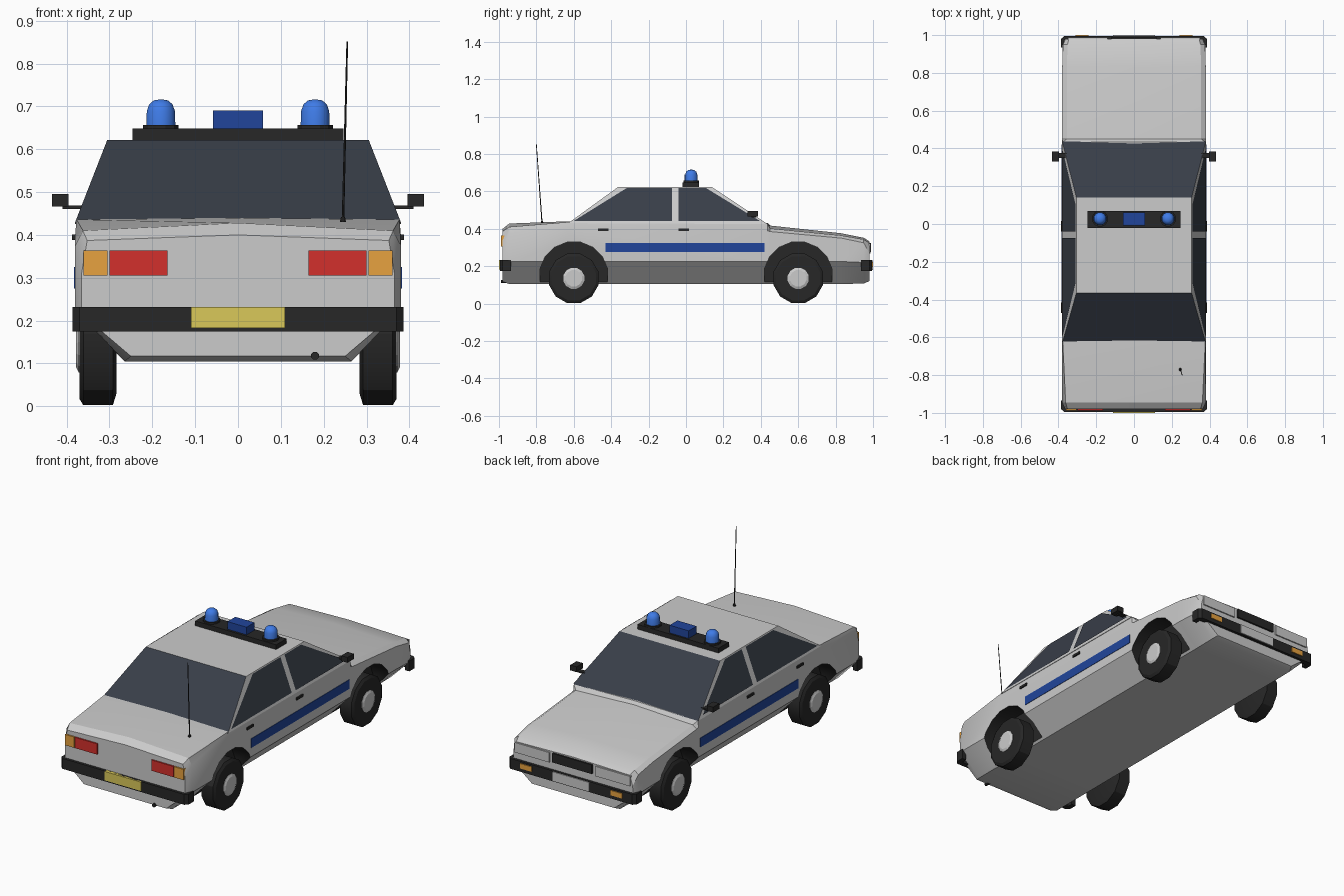
import bpy, bmesh, math
from mathutils import Vector

if "Cube" in bpy.data.objects:
    bpy.data.objects.remove(bpy.data.objects["Cube"])


def mat(name, r, g, b):
    m = bpy.data.materials.new(name)
    m.diffuse_color = (r, g, b, 1)
    m.use_nodes = True
    m.node_tree.nodes["Principled BSDF"].inputs["Base Color"].default_value = m.diffuse_color
    return m


PAINT = mat("paint", 0.6, 0.6, 0.6)
DARK = mat("black_trim", 0.02, 0.02, 0.02)
GLASS = mat("glass", 0.04, 0.048, 0.065)
BLUE = mat("stripe_blue", 0.015, 0.06, 0.33)
LAMP = mat("beacon_blue", 0.05, 0.2, 0.8)
RED = mat("tail_red", 0.65, 0.03, 0.025)
AMBER = mat("amber", 0.8, 0.36, 0.05)
YELLOW = mat("plate_yellow", 0.7, 0.58, 0.1)
LIGHT = mat("light_grey", 0.6, 0.6, 0.58)


def make(name, verts, faces, *mats):
    me = bpy.data.meshes.new(name)
    me.from_pydata(verts, [], faces)
    bm = bmesh.new()
    bm.from_mesh(me)
    bmesh.ops.recalc_face_normals(bm, faces=bm.faces)
    bm.to_mesh(me)
    bm.free()
    for m in mats:
        me.materials.append(m)
    ob = bpy.data.objects.new(name, me)
    bpy.context.collection.objects.link(ob)
    return ob


def activate(ob):
    bpy.ops.object.select_all(action='DESELECT')
    ob.select_set(True)
    bpy.context.view_layer.objects.active = ob


def smooth(ob, deg=30):
    activate(ob)
    bpy.ops.object.shade_smooth_by_angle(angle=math.radians(deg))


def loft(name, rings, *mats):
    """Skin a list of equal closed rings and cap both ends."""
    n = len(rings[0])
    faces = [(i * n + j, i * n + (j + 1) % n, (i + 1) * n + (j + 1) % n, (i + 1) * n + j)
             for i in range(len(rings) - 1) for j in range(n)]
    faces += [tuple(range(n)), tuple(range((len(rings) - 1) * n, len(rings) * n))]
    return make(name, [p for r in rings for p in r], faces, *mats)


def prism(name, outline, z0, z1, m):
    return loft(name, [[(x, y, z) for x, y in outline] for z in (z0, z1)], m)


def box(name, x, y, z, m, both=False):
    ob = prism(name, [(x[0], y[0]), (x[1], y[0]), (x[1], y[1]), (x[0], y[1])], z[0], z[1], m)
    if both:
        box(name + "_left", (-x[1], -x[0]), y, z, m)
    return ob


def lathe(name, profile, centre, axis, m, n=12):
    """Revolve (radius, height) points round an axis through centre."""
    q = Vector(axis).to_track_quat('Z', 'Y')
    rings = [[Vector(centre) + q @ Vector((r * math.cos(a), r * math.sin(a), h))
              for a in (2 * math.pi * (k + 0.5) / n for k in range(n))] for r, h in profile]
    return loft(name, rings, m)


# Lower body: y, (half width, z) for floor, sill, belt, shoulder, then crown z
stations = [
    (-0.98, (.25, .117), (.365, .215), (.365, .31), (.352, .387), .40),
    (-0.945, (.265, .105), (.38, .225), (.38, .375), (.362, .41), .428),
    (-0.63, (.265, .105), (.38, .225), (.38, .40), (.377, .436), .44),
    (0.435, (.265, .105), (.38, .225), (.38, .39), (.377, .425), .432),
    (0.45, (.265, .105), (.38, .225), (.38, .385), (.355, .402), .417),
    (0.83, (.265, .105), (.38, .225), (.38, .35), (.355, .364), .376),
    (0.95, (.265, .107), (.378, .22), (.376, .325), (.352, .343), .352),
    (0.98, (.25, .12), (.365, .21), (.362, .27), (.345, .325), .333),
]
rings = []
for y, *half, crown in stations:
    rings.append([(x, y, z) for x, z in half] + [(0, y, crown)]
                 + [(-x, y, z) for x, z in reversed(half)])
body = loft("body", rings, PAINT)

# Wheel wells cut out of the body, with dark linings
for y in (-0.6, 0.6):
    for s in (-1, 1):
        cutter = lathe("well_cutter", [(.185, 0), (.185, .25)], (s * .275, y, .147), (s, 0, 0), DARK, 16)
        mod = body.modifiers.new("well", 'BOOLEAN')
        mod.object = cutter
        mod.operation = 'DIFFERENCE'
        mod.solver = 'EXACT'
        mod.material_mode = 'TRANSFER'
        activate(body)
        bpy.ops.object.modifier_apply(modifier=mod.name)
        bpy.data.objects.remove(cutter)
smooth(body, 25)

# Cabin with glazed front and back
base = [(-.38, -.63, .43), (.38, -.63, .43), (.38, .437, .425), (-.38, .437, .425)]
roof = [(-.305, -.365, .622), (.305, -.365, .622), (.305, .14, .622), (-.305, .14, .622)]
cabin = loft("cabin", [base, roof], PAINT, GLASS)
for p in cabin.data.polygons:
    if abs(p.normal.y) > 0.3:
        p.material_index = 1

# Side windows lying on the sloping cabin sides
for s, side in ((1, "right"), (-1, "left")):
    for name, pts in (
            ("rear_window", [(-.60, .442), (-.315, .619), (-.075, .619), (-.075, .442)]),
            ("front_window", [(-.04, .442), (-.04, .619), (.105, .619), (.395, .442)])):
        make(f"{name}_{side}",
             [(s * (.384 - (z - .43) * .39), y, z) for y, z in pts], [(0, 1, 2, 3)], GLASS)

# Wheels
for y, end in ((-0.6, "rear"), (0.6, "front")):
    for s in (-1, 1):
        tyre = lathe(end + "_tyre", [(.11, 0), (.137, .008), (.137, .077), (.122, .086), (.06, .086)],
                     (s * .284, y, .135), (s, 0, 0), DARK)
        smooth(tyre)
        lathe(end + "_hub", [(.058, 0), (.058, .02), (.045, .026)],
              (s * .352, y, .135), (s, 0, 0), LIGHT)

# Wrap-round bumpers
for d, end in ((-1, "rear"), (1, "front")):
    right = [(.36, .935), (.386, .935), (.386, .98), (.37, .995)]
    inner = [(.36, .965)]
    outline = right + [(-x, y) for x, y in reversed(right)] + [(-x, y) for x, y in inner] + inner
    prism(end + "_bumper", [(x, d * y) for x, y in outline], .175, .232, DARK)

# Tail: lamps, plate, exhaust
box("tail_lamp", (.165, .30), (-.988, -.975), (.305, .364), RED, True)
box("rear_indicator", (.304, .36), (-.988, -.97), (.305, .364), AMBER, True)
box("rear_plate", (-.11, .11), (-1.0, -.98), (.183, .232), YELLOW)
lathe("exhaust", [(.01, 0), (.01, .12)], (.18, -.99, .118), (0, 1, 0), DARK, 8)

# Nose: headlamps, grille, plate, indicators
box("headlamp", (.14, .35), (.96, .987), (.268, .322), LIGHT, True)
box("grille", (-.12, .12), (.96, .99), (.275, .325), DARK)
box("front_plate", (-.11, .11), (.98, 1.0), (.18, .23), LIGHT)
box("front_indicator", (.24, .31), (.98, 1.0), (.195, .222), AMBER, True)

# Side stripe, handles and mirrors
box("side_stripe", (.37, .3825), (-.43, .42), (.275, .325), BLUE, True)
box("rear_handle", (.375, .387), (-.47, -.415), (.388, .401), DARK, True)
box("front_handle", (.375, .387), (-.04, .015), (.388, .401), DARK, True)
box("mirror", (.396, .434), (.33, .385), (.466, .495), DARK, True)
box("mirror_stem", (.355, .41), (.35, .375), (.461, .469), DARK, True)

# Roof light bar
box("light_bar", (-.246, .246), (-.02, .07), (.62, .648), DARK)
box("centre_light", (-.058, .058), (-.008, .06), (.648, .69), BLUE)
for x in (-.18, .18):
    lathe("beacon_base", [(.043, 0), (.043, .009)], (x, .028, .648), (0, 0, 1), DARK)
    smooth(lathe("beacon", [(.035, 0), (.034, .034), (.028, .05), (.017, .059), (.004, .061)],
                 (x, .028, .655), (0, 0, 1), LAMP), 40)

# Aerial on the boot
lathe("aerial_foot", [(.008, 0), (.005, .012)], (.245, -.77, .43), (0, 0, 1), DARK, 8)
lathe("aerial", [(.003, 0), (.002, .418)], (.245, -.77, .435), (.01, -.03, .416), DARK, 6)
